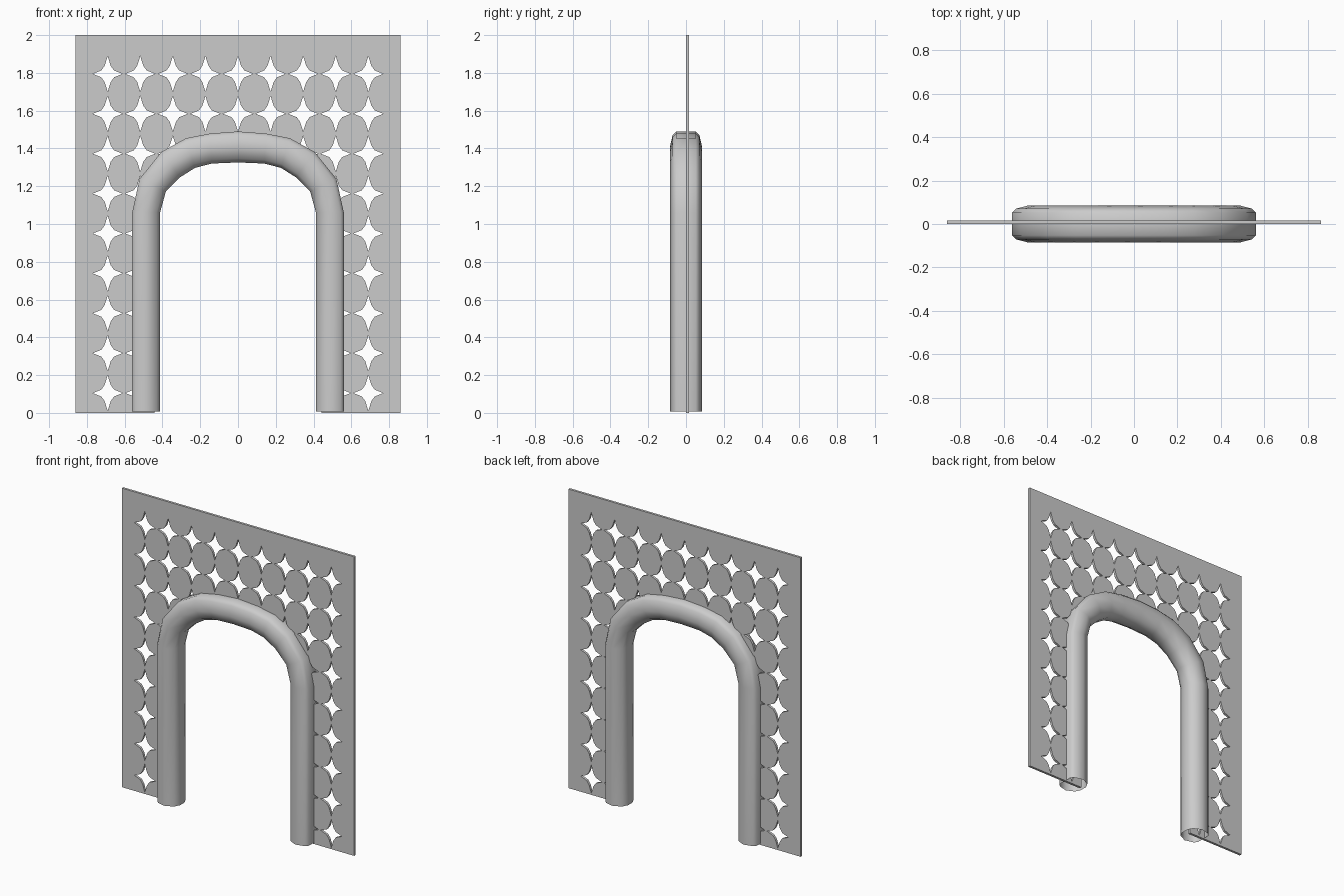
import bpy, bmesh

if "Cube" in bpy.data.objects:
    bpy.data.objects.remove(bpy.data.objects["Cube"])

# Right half of the arch outline (x, z): outer and inner edge of the moulding
OUTER = [(.561, .008), (.561, 1.058), (.521, 1.239), (.405, 1.382), (.275, 1.454), (.148, 1.479), (0, 1.49)]
INNER = [(.412, .008), (.412, 1.063), (.382, 1.172), (.307, 1.247), (.228, 1.297), (.14, 1.32), (0, 1.326)]
# Moulding section: (fraction from outer to inner edge, y)
HALF = [(0, .052), (.12, .071), (.52, .086), (.88, .06), (1, .025)]
SECTION = HALF + [(t, -y) for t, y in reversed(HALF)]


def full(path):
    return path + [(-x, z) for x, z in reversed(path[:-1])]


def blend(t):
    return [(a[0] + (b[0] - a[0]) * t, a[1] + (b[1] - a[1]) * t)
            for a, b in zip(full(OUTER), full(INNER))]


def finish(name, bm):
    bmesh.ops.recalc_face_normals(bm, faces=bm.faces[:])
    me = bpy.data.meshes.new(name)
    bm.to_mesh(me)
    bm.free()
    ob = bpy.data.objects.new(name, me)
    bpy.context.collection.objects.link(ob)
    return ob


def prism(bm, outline, y0, y1):
    a = [bm.verts.new((x, y0, z)) for x, z in outline]
    b = [bm.verts.new((x, y1, z)) for x, z in outline]
    bm.faces.new(a)
    bm.faces.new(b[::-1])
    n = len(a)
    for i in range(n):
        bm.faces.new((a[i], b[i], b[(i + 1) % n], a[(i + 1) % n]))


def cut(target, cutter):
    m = target.modifiers.new("cut", 'BOOLEAN')
    m.operation, m.solver, m.object = 'DIFFERENCE', 'EXACT', cutter
    cutter.hide_render = True
    cutter.hide_set(True)


# Wall panel, with the doorway already left out of its outline
bm = bmesh.new()
door = blend(.8)
door[0], door[-1] = (door[0][0], 0), (door[-1][0], 0)
prism(bm, [(.86, 0), (.86, 2), (-.86, 2), (-.86, 0)] + door[::-1], 0, .016)
panel = finish("pierced_panel", bm)

# Star-shaped piercings on a 9 x 9 grid, leaving out those inside the doorway
quarter = [(.079, 0), (.034, .018), (.016, .043)]
star = []
for sx, sz, flip in ((1, 1, 0), (-1, 1, 1), (-1, -1, 0), (1, -1, 1)):
    pts = quarter + [(0, .094)]
    pts = pts[::-1] if flip else pts
    star += [(x * sx, z * sz) for x, z in pts[:-1]]
bm = bmesh.new()
for col in range(-4, 5):
    for row in range(9):
        x, z = col * .1725, .105 + row * .2112
        if abs(col) < 3 and row < (6 if abs(col) == 2 else 7):
            continue
        prism(bm, [(x + a, z + b) for a, b in star], -.05, .06)
cut(panel, finish("star_cutter", bm))

# Arch moulding swept along the doorway, open at the feet
bm = bmesh.new()
lines = [[bm.verts.new((x, y, z)) for x, z in blend(t)] for t, y in SECTION]
for i, line in enumerate(lines):
    nxt = lines[(i + 1) % len(lines)]
    for j in range(len(line) - 1):
        bm.faces.new((line[j], line[j + 1], nxt[j + 1], nxt[j]))
arch = finish("arch_moulding", bm)
bpy.context.view_layer.objects.active = arch
arch.select_set(True)
bpy.ops.object.shade_smooth_by_angle(angle=.8)
